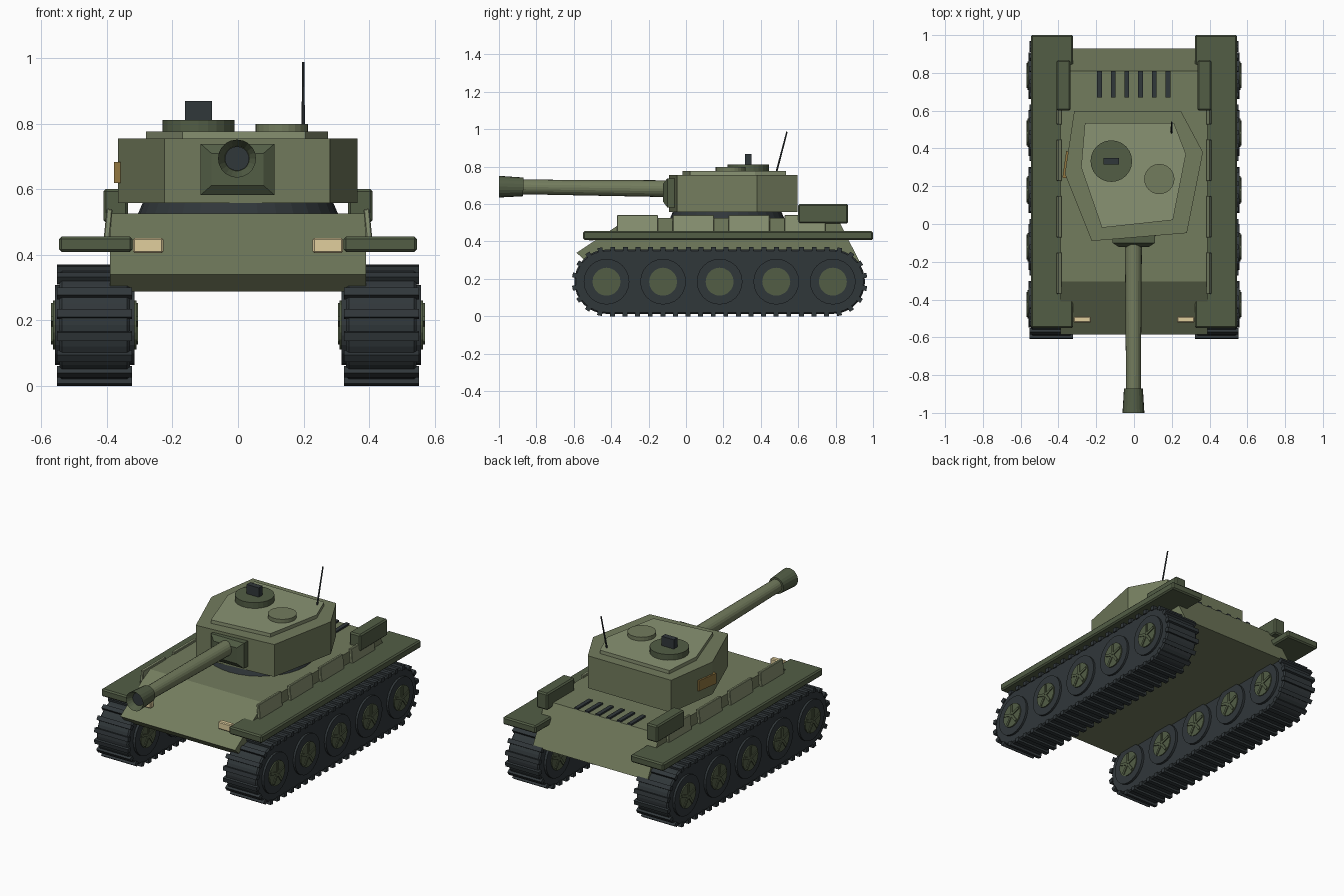
import bpy, bmesh, math
from mathutils import Vector, Matrix

if "Cube" in bpy.data.objects:
    bpy.data.objects.remove(bpy.data.objects["Cube"])


def material(name, rgb):
    m = bpy.data.materials.new(name)
    m.diffuse_color = (*rgb, 1)
    m.use_nodes = True
    m.node_tree.nodes["Principled BSDF"].inputs["Base Color"].default_value = m.diffuse_color
    return m


GREEN = material("green", (0.17, 0.20, 0.11))
LIGHT = material("light_green", (0.25, 0.29, 0.17))
DARK = material("dark_green", (0.085, 0.11, 0.06))
TRACK = material("track", (0.03, 0.038, 0.042))
CREAM = material("cream", (0.75, 0.62, 0.34))
TAN = material("tan", (0.28, 0.18, 0.05))


def finish(bm, name, mat, bevel=0):
    bmesh.ops.recalc_face_normals(bm, faces=bm.faces)
    me = bpy.data.meshes.new(name)
    bm.to_mesh(me)
    bm.free()
    me.materials.append(mat)
    ob = bpy.data.objects.new(name, me)
    bpy.context.collection.objects.link(ob)
    if bevel:
        mod = ob.modifiers.new("bevel", 'BEVEL')
        mod.width, mod.segments = bevel, 1
    return ob


def add_box(bm, lo, hi, rot=Matrix()):
    lo, hi = Vector(lo), Vector(hi)
    m = Matrix.Translation((lo + hi) / 2) @ rot @ Matrix.Diagonal((*(hi - lo), 1))
    bmesh.ops.create_cube(bm, size=1, matrix=m)


def box(name, mat, lo, hi, bevel=0, rot=Matrix()):
    bm = bmesh.new()
    add_box(bm, lo, hi, rot)
    return finish(bm, name, mat, bevel)


def prism(name, mat, pts, lo, hi, axis, bevel=0):
    """Outline extruded from lo to hi along x (yz outline) or z (xy outline)."""
    bm = bmesh.new()
    place = (lambda p, h: (h, *p)) if axis == 'x' else (lambda p, h: (*p, h))
    a = [bm.verts.new(place(p, lo)) for p in pts]
    b = [bm.verts.new(place(p, hi)) for p in pts]
    bm.faces.new(a)
    bm.faces.new(b)
    for i in range(len(pts)):
        j = (i + 1) % len(pts)
        bm.faces.new((a[i], a[j], b[j], b[i]))
    return finish(bm, name, mat, bevel)


def add_rod(bm, p, q, r1, r2, n):
    p, q = Vector(p), Vector(q)
    d = q - p
    m = Matrix.Translation((p + q) / 2) @ d.to_track_quat('Z', 'Y').to_matrix().to_4x4()
    bmesh.ops.create_cone(bm, cap_ends=True, segments=n, radius1=r1, radius2=r2,
                          depth=d.length, matrix=m)


def rod(name, mat, p, q, r1, r2, n=24):
    bm = bmesh.new()
    add_rod(bm, p, q, r1, r2, n)
    return finish(bm, name, mat)


# Hull
prism("hull", GREEN, [(-0.53, 0.288), (-0.585, 0.34), (-0.305, 0.525), (0.81, 0.525),
                      (0.93, 0.288)], -0.39, 0.39, 'x')
for i in range(6):
    x = -0.183 + i * 0.0725
    box("engine_slot", TRACK, (x - 0.0125, 0.67, 0.515), (x + 0.0125, 0.81, 0.535))

# Running gear outline: straight runs joined by half circles
Y0, Y1, ZC, R = -0.425, 0.785, 0.185, 0.172
RUN, ARC = Y1 - Y0, math.pi * R


def track_point(d):
    """Position and outward angle at distance d round the track."""
    if d < RUN:
        return Y0 + d, ZC + R, math.pi / 2
    d -= RUN
    if d < ARC:
        a = math.pi / 2 - d / R
        return Y1 + R * math.cos(a), ZC + R * math.sin(a), a
    d -= ARC
    if d < RUN:
        return Y1 - d, ZC - R, -math.pi / 2
    a = -math.pi / 2 - (d - RUN) / R
    return Y0 + R * math.cos(a), ZC + R * math.sin(a), a


belt = []
for yc, start in ((Y1, -90), (Y0, 90)):
    for k in range(17):
        a = math.radians(start + k * 180 / 16)
        belt.append((yc + R * math.cos(a), ZC + R * math.sin(a)))

for s in (-1, 1):
    def X(a, b):
        return sorted((s * a, s * b))

    # Track belt and tread lugs
    xa, xb = X(0.33, 0.545)
    prism("track_belt", TRACK, belt, xa, xb, 'x', 0.008)
    xa, xb = X(0.323, 0.552)
    bm = bmesh.new()
    n = 52
    for i in range(n):
        y, z, a = track_point((i + 0.5) * 2 * (RUN + ARC) / n)
        c = Vector((0, y, z))
        h = Vector((0, 0.013, 0.014))
        add_box(bm, (xa, y - 0.013, z - 0.013), (xb, y + 0.013, z + 0.013),
                Matrix.Rotation(a, 4, 'X'))
    finish(bm, "track_lugs", TRACK)

    # Road wheels with hubs and five spokes on both faces
    for i in range(5):
        y = Y0 + i * RUN / 4
        rod("wheel_tyre", TRACK, (s * 0.315, y, ZC), (s * 0.558, y, ZC), 0.122, 0.122, 24)
        rod("wheel_hub", DARK, (s * 0.31, y, ZC), (s * 0.565, y, ZC), 0.075, 0.075, 20)
        bm = bmesh.new()
        xa, xb = X(0.305, 0.57)
        for k in range(5):
            a = math.radians(90 + 72 * k)
            cy, cz = y + 0.035 * math.cos(a), ZC + 0.035 * math.sin(a)
            add_box(bm, (xa, cy - 0.032, cz - 0.008), (xb, cy + 0.032, cz + 0.008),
                    Matrix.Rotation(a, 4, 'X'))
        finish(bm, "wheel_spokes", DARK)

    # Fender, side plates, stowage box and headlight
    xa, xb = X(0.322, 0.546)
    box("fender", DARK, (xa, -0.55, 0.408), (xb, 1.0, 0.455), 0.008)
    xa, xb = X(0.387, 0.405)
    for i in range(4):
        y = -0.37 + i * 0.299
        box("side_plate", LIGHT, (xa, y, 0.45), (xb, y + 0.22, 0.54), 0.003,
            Matrix.Rotation(-s * 0.1, 4, 'Y'))
    xa, xb = X(0.335, 0.411)
    box("stowage_box", DARK, (xa, 0.6, 0.497), (xb, 0.867, 0.6), 0.008)
    xa, xb = X(0.228, 0.32)
    box("headlight", CREAM, (xa, -0.522, 0.405), (xb, -0.49, 0.451), 0.005)

# Turret: ring, slightly turned six-sided body, roof plate
rod("turret_ring", TRACK, (0, 0.22, 0.52), (0, 0.22, 0.56), 0.307, 0.29, 32)
prism("turret", GREEN, [(-0.317, 0.597), (0.249, 0.597), (0.365, 0.38), (0.28, -0.048),
                        (-0.224, -0.09), (-0.366, 0.265)], 0.557, 0.755, 'z')
prism("turret_roof", LIGHT, [(-0.26, 0.534), (0.212, 0.534), (0.275, 0.37), (0.206, 0.021),
                             (-0.17, -0.02), (-0.28, 0.30)], 0.75, 0.776, 'z')
rod("cupola", DARK, (-0.12, 0.333, 0.77), (-0.12, 0.333, 0.811), 0.11, 0.11)
box("periscope", TRACK, (-0.162, 0.315, 0.8), (-0.079, 0.35, 0.868))
rod("hatch", GREEN, (0.134, 0.238, 0.77), (0.134, 0.238, 0.799), 0.08, 0.08)
rod("antenna", TRACK, (0.199, 0.483, 0.77), (0.199, 0.54, 0.987), 0.005, 0.004, 8)
box("turret_panel", TAN, (-0.369, 0.243, 0.618), (-0.349, 0.385, 0.682), 0,
    Matrix.Rotation(-0.14, 4, 'Z'))

# Mantlet: block with a tapered front
bm = bmesh.new()
add_box(bm, (-0.114, -0.1, 0.582), (0.111, -0.02, 0.738))
front = min(bm.faces, key=lambda f: f.calc_center_median().y)
new = bmesh.ops.extrude_discrete_faces(bm, faces=[front])["faces"][0]
c = new.calc_center_median()
for v in new.verts:
    v.co = Vector((c.x + (v.co.x - c.x) * 0.7, -0.122, c.z + (v.co.z - c.z) * 0.62))
finish(bm, "mantlet", DARK)

# Gun barrel and hollow muzzle
GX = -0.003
rod("gun_barrel", GREEN, (GX, -0.08, 0.682), (GX, -0.9, 0.692), 0.045, 0.039, 20)
bm = bmesh.new()
add_rod(bm, (GX, -0.87, 0.692), (GX, -1.0, 0.693), 0.05, 0.058, 20)
front = min(bm.faces, key=lambda f: f.calc_center_median().y)
bmesh.ops.inset_region(bm, faces=[front], thickness=0.02)
bmesh.ops.translate(bm, verts=front.verts, vec=(0, 0.04, 0))
finish(bm, "muzzle", DARK)
rod("bore", TRACK, (GX, -0.95, 0.693), (GX, -0.965, 0.693), 0.037, 0.037, 20)
